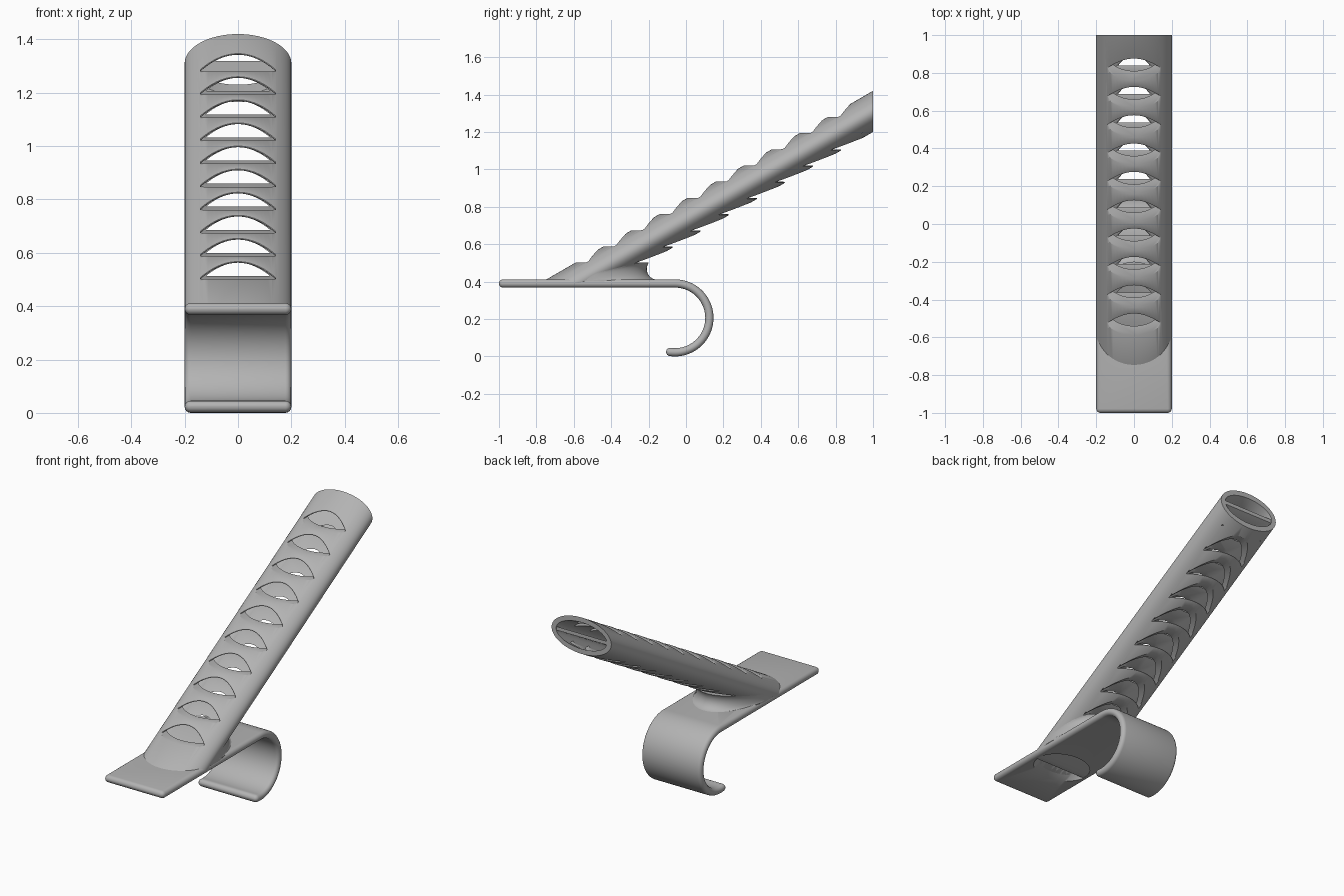
import bpy, bmesh
from math import sin, cos, tan, pi, radians, sqrt
from mathutils import Vector

cube = bpy.data.objects.get("Cube")
if cube:
    bpy.data.objects.remove(cube)

grey = bpy.data.materials.new("light_grey")
grey.use_nodes = True
COLOUR = (0.45, 0.45, 0.45, 1)
grey.diffuse_color = COLOUR
grey.node_tree.nodes["Principled BSDF"].inputs["Base Color"].default_value = COLOUR

SLOPE = tan(radians(30))
HALF_W, HALF_H, WALL = 0.2, 0.11, 0.03   # tube section, measured upright
SEGS = 64


def axis_z(y):
    return 1.31 + SLOPE * (y - 1)


def axis_y(z):
    return 1 + (z - 1.31) / SLOPE


def loft(name, rings, closed=False):
    """Skin closed rings of points; cap the ends, or join last to first."""
    bm = bmesh.new()
    rows = [[bm.verts.new(p) for p in ring] for ring in rings]
    n = len(rows[0])
    pairs = list(zip(rows, rows[1:]))
    if closed:
        pairs.append((rows[-1], rows[0]))
    else:
        bm.faces.new(rows[0])
        bm.faces.new(rows[-1])
    for a, b in pairs:
        for i in range(n):
            j = (i + 1) % n
            bm.faces.new((a[i], a[j], b[j], b[i]))
    bmesh.ops.recalc_face_normals(bm, faces=bm.faces)
    mesh = bpy.data.meshes.new(name)
    bm.to_mesh(mesh)
    bm.free()
    obj = bpy.data.objects.new(name, mesh)
    mesh.materials.append(grey)
    bpy.context.collection.objects.link(obj)
    return obj


def activate(obj):
    bpy.ops.object.select_all(action='DESELECT')
    obj.select_set(True)
    bpy.context.view_layer.objects.active = obj


def cut(obj, cutter):
    mod = obj.modifiers.new("cut", 'BOOLEAN')
    mod.operation, mod.solver, mod.object = 'DIFFERENCE', 'EXACT', cutter
    activate(obj)
    bpy.ops.object.modifier_apply(modifier=mod.name)


def smooth(obj):
    activate(obj)
    bpy.ops.object.shade_smooth_by_angle(angle=radians(35))


def ellipse(a, b, z=None, y=None):
    """Tube section cut by a level plane (z) or an upright plane (y)."""
    pts = []
    for i in range(SEGS):
        t = 2 * pi * i / SEGS
        yy = axis_y(z - b * sin(t)) if y is None else y
        pts.append((a * cos(t), yy, axis_z(yy) + b * sin(t)))
    return pts


# Sloping oval tube, open at both ends
A_IN, B_IN = HALF_W - WALL, HALF_H - WALL
tube = loft("sloping_tube", [ellipse(HALF_W, HALF_H, z=0.39), ellipse(HALF_W, HALF_H, y=1),
                             ellipse(A_IN, B_IN, y=1), ellipse(A_IN, B_IN, z=0.39)], closed=True)

# Flat divider along the middle of the tube
T = 0.011
divider = loft("tube_divider", [[(x, axis_y(0.37 - T), 0.37), (x, axis_y(0.37 + T), 0.37),
                                 (x, 0.995, axis_z(0.995) - T), (x, 0.995, axis_z(0.995) + T)]
                                for x in (-0.178, 0.178)])

# Fillet under the tube where it meets the plate
rings = []
for i in range(1, 32):
    c = cos(pi * i / 32)
    s = sqrt(1 - c * c)
    r = 0.058 * (0.25 + 0.75 * s)
    apex = axis_y(0.41 + HALF_H * s)
    cy = apex + r / tan(radians(15))
    arc = [(c * HALF_W, cy - r * sin(a), 0.41 + r - r * cos(a))
           for a in [radians(150) * k / 12 for k in range(13)]]
    y0, y1 = arc[0][1], arc[-1][1]
    rings.append([(c * HALF_W, apex - 0.005, 0.4), (c * HALF_W, y0, 0.4)] + arc
                 + [(c * HALF_W, y1, arc[-1][2] + 0.008)])
fillet = loft("tube_fillet", rings)


def slot_cutter(name, lift):
    """Ten level, arch-topped bars that pierce the tube front to back."""
    bm = bmesh.new()
    angles = [pi / 4 + pi / 2 * i / 16 for i in range(17)]
    half = HALF_W * cos(pi / 4)
    for k in range(10):
        floor = 0.501 + k * 0.15 * SLOPE
        pts = []
        for a in angles:
            x = HALF_W * cos(a)
            shrink = 0.85 if lift else 1
            pts.append((x * shrink, floor + lift + (0.062 - lift) * (1 - (x / half) ** 2)))
        rows = [[bm.verts.new((x, y, z)) for x, z in pts] for y in (-1.2, 0.94)]
        bm.faces.new(rows[0])
        bm.faces.new(rows[1])
        for i in range(17):
            j = (i + 1) % 17
            bm.faces.new((rows[0][i], rows[0][j], rows[1][j], rows[1][i]))
    bmesh.ops.recalc_face_normals(bm, faces=bm.faces)
    mesh = bpy.data.meshes.new(name)
    bm.to_mesh(mesh)
    bm.free()
    obj = bpy.data.objects.new(name, mesh)
    bpy.context.collection.objects.link(obj)
    obj.hide_render = True
    return obj


wide = slot_cutter("slot_cutter", 0)
narrow = slot_cutter("divider_slot_cutter", 0.012)
cut(tube, wide)
cut(fillet, wide)
cut(divider, narrow)

# Round the thin lips of the slots on the outside of the tube
bm = bmesh.new()
bm.from_mesh(tube.data)
bmesh.ops.remove_doubles(bm, verts=bm.verts, dist=0.0002)


def outside(v):
    q = (v.co.x / HALF_W) ** 2 + ((v.co.z - axis_z(v.co.y)) / HALF_H) ** 2
    return abs(q - 1) < 0.02


along = Vector((0, 1, SLOPE)).normalized()
lips = [e for e in bm.edges if len(e.link_faces) == 2 and all(outside(v) for v in e.verts)
        and e.calc_face_angle() > 1.75 and 0.46 < e.verts[0].co.z
        and max(v.co.y for v in e.verts) < 0.93
        and abs((e.verts[0].co - e.verts[1].co).normalized().dot(along)) < 0.95]
bmesh.ops.bevel(bm, geom=lips, offset=0.018, offset_type='OFFSET', segments=3,
                profile=0.5, affect='EDGES', clamp_overlap=True)
bm.to_mesh(tube.data)
bm.free()

# Plate that curls down into a hook, rounded on every edge
R, HOOK_R, HOOK_Y, HOOK_Z = 0.022, 0.184, -0.059, 0.206
path = [(-1 + R, 0.39, 0.0)]
for i in range(41):
    a = radians(188) * i / 40
    path.append((HOOK_Y + HOOK_R * sin(a), HOOK_Z + HOOK_R * cos(a), -a))


def plate_ring(y, z, a, along_by, h):
    y, z = y + along_by * cos(a), z + along_by * sin(a)
    w = HALF_W - R
    pts = []
    for i in range(18):
        t = -pi / 2 + pi * (i % 9) / 8 + (pi if i > 8 else 0)
        side = w if i < 9 else -w
        n = h * sin(t)
        pts.append((side + h * cos(t), y - n * sin(a), z + n * cos(a)))
    return pts


caps = [radians(d) for d in (85, 65, 45, 22)]
rings = [plate_ring(*path[0], -R * sin(c), R * cos(c)) for c in caps]
rings += [plate_ring(*p, 0, R) for p in path]
rings += [plate_ring(*path[-1], R * sin(c), R * cos(c)) for c in reversed(caps)]
plate = loft("hook_plate", rings)

# Tube opening through the plate
bore = loft("bore_cutter", [ellipse(A_IN, B_IN, z=0.3), ellipse(A_IN, B_IN, z=0.47)])
bore.hide_render = True
cut(plate, bore)

for part in (tube, divider, fillet, plate):
    smooth(part)
for helper in (wide, narrow, bore):
    bpy.data.objects.remove(helper)
